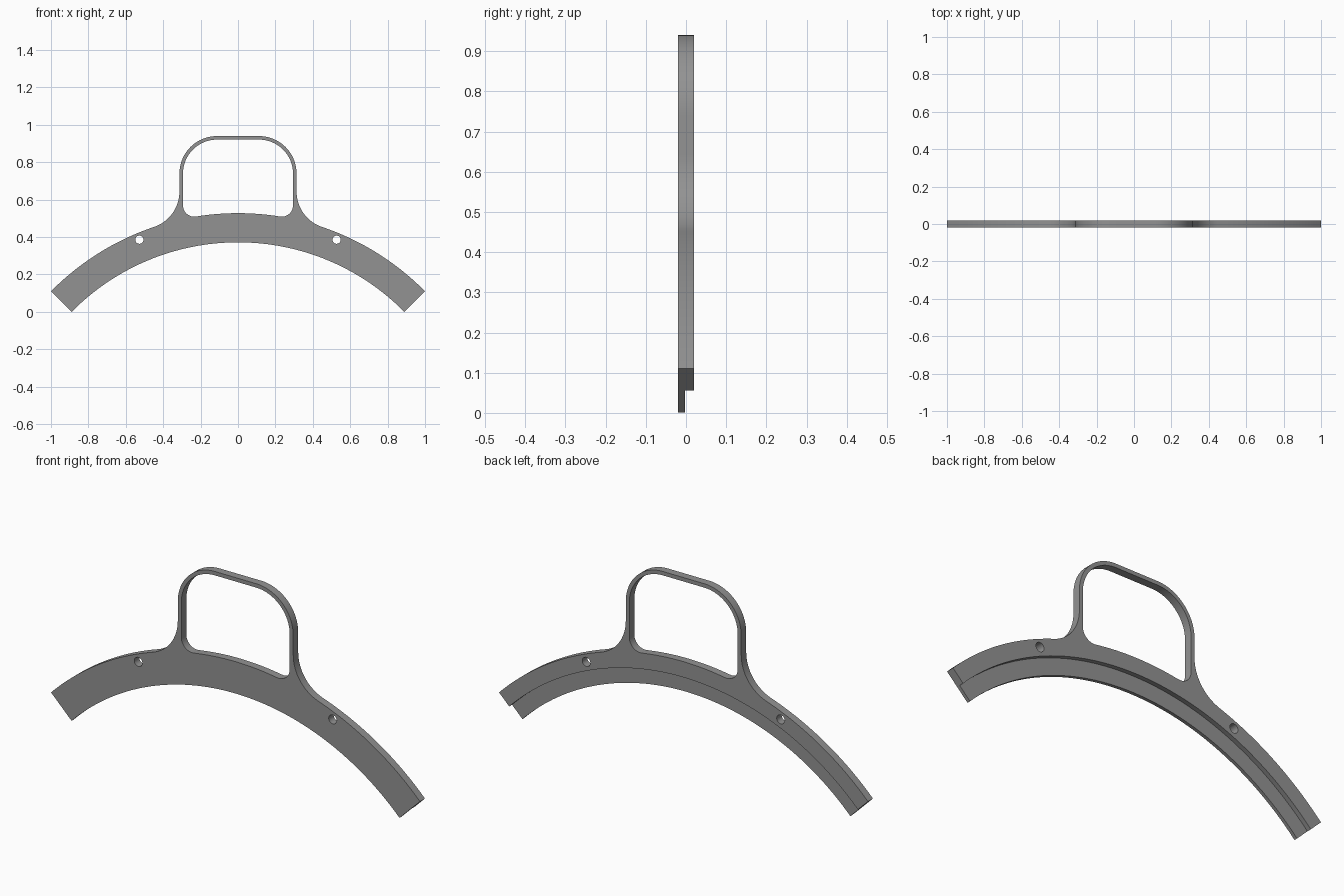
import bpy, bmesh, math

if "Cube" in bpy.data.objects:
    bpy.data.objects.remove(bpy.data.objects["Cube"])

CZ = -0.877                      # centre height of the big arc
R_IN, R_STEP, R_OUT = 1.249, 1.328, 1.405
END = math.degrees(math.asin(1.0 / R_OUT))
Y0, Y1, Y_STEP = -0.0193, 0.0193, -0.003


def arc(cx, cz, r, a0, a1, n):
    """Points on an arc; angles in degrees measured clockwise from up."""
    out = []
    for i in range(n + 1):
        a = math.radians(a0 + (a1 - a0) * i / n)
        out.append((cx + r * math.sin(a), cz + r * math.cos(a)))
    return out


def mirrored(pts):
    return [(-x, z) for x, z in reversed(pts)]


def prism(name, pts, y0, y1):
    """Extrude an x-z outline from y0 to y1."""
    bm = bmesh.new()
    face = bm.faces.new([bm.verts.new((x, y0, z)) for x, z in pts])
    ext = bmesh.ops.extrude_face_region(bm, geom=[face], use_keep_orig=True)
    for v in ext["geom"]:
        if isinstance(v, bmesh.types.BMVert):
            v.co.y = y1
    bmesh.ops.recalc_face_normals(bm, faces=bm.faces)
    me = bpy.data.meshes.new(name)
    bm.to_mesh(me)
    bm.free()
    ob = bpy.data.objects.new(name, me)
    bpy.context.collection.objects.link(ob)
    return ob


# Outline: arched band flowing through fillets into the handle loop
f = 0.2
fx = 0.313 + f
fh = math.sqrt((R_OUT + f) ** 2 - fx ** 2)
t = math.degrees(math.atan2(fx, fh))
right = (arc(0, CZ, R_OUT, END, t, 24)
         + arc(fx, CZ + fh, f, 180 + t, 270, 16)[1:]
         + arc(0.113, 0.74, 0.2, 90, 0, 20))
body = prism("arched_handle", right + mirrored(right)
             + arc(0, CZ, R_IN, -END, END, 64), Y0, Y1)

# Grip opening, its floor following the band
w = 0.06
wx = 0.294 - w
wh = math.sqrt((R_OUT + w) ** 2 - wx ** 2)
t = math.degrees(math.atan2(wx, wh))
right = (arc(0, CZ, R_OUT, 0, t, 8)
         + arc(wx, CZ + wh, w, 180 + t, 90, 12)[1:]
         + arc(0.113, 0.74, 0.181, 90, 0, 20))
cutters = [prism("grip_cutter", right + mirrored(right[1:]), -0.1, 0.1)]

# Stepped recess along the lower back of the band
cutters.append(prism("recess_cutter", arc(0, CZ, R_STEP, -50, 50, 72)
                     + arc(0, CZ, 1.18, 50, -50, 72), Y_STEP, 0.1))

# Screw holes
for s in (-1, 1):
    cutters.append(prism("hole_cutter", arc(s * 0.527, 0.386, 0.022, 0, 360, 24)[:-1],
                         -0.1, 0.1))

for c in cutters:
    m = body.modifiers.new(c.name, 'BOOLEAN')
    m.operation = 'DIFFERENCE'
    m.solver = 'EXACT'
    m.object = c
    c.hide_render = True

# Bake the cuts and drop the cutters
bpy.context.view_layer.update()
dg = bpy.context.evaluated_depsgraph_get()
cut_mesh = bpy.data.meshes.new_from_object(body.evaluated_get(dg))
body.modifiers.clear()
body.data = cut_mesh
for c in cutters:
    bpy.data.objects.remove(c)

# Single grey finish
mat = bpy.data.materials.new("grey")
mat.diffuse_color = (0.29, 0.29, 0.29, 1)
mat.use_nodes = True
mat.node_tree.nodes["Principled BSDF"].inputs["Base Color"].default_value = mat.diffuse_color
body.data.materials.clear()
body.data.materials.append(mat)

bpy.context.view_layer.objects.active = body
body.select_set(True)
bpy.ops.object.shade_smooth_by_angle(angle=math.radians(30))
